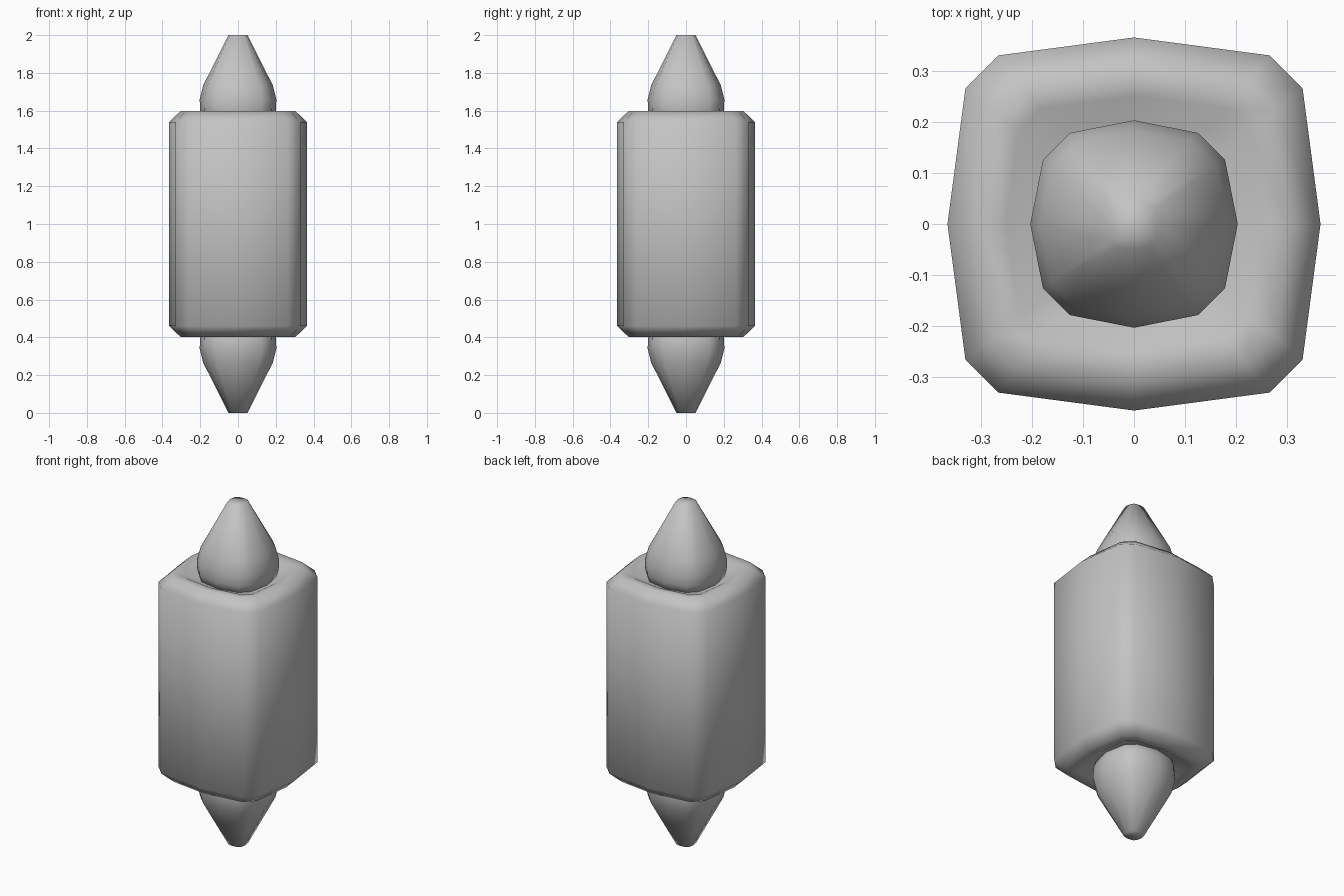
import bpy
import bmesh

cube = bpy.data.objects.get("Cube")
if cube:
    bpy.data.objects.remove(cube, do_unlink=True)

grey = bpy.data.materials.new("plain_grey")
grey.use_nodes = True
colour = (0.55, 0.55, 0.55, 1)
grey.diffuse_color = colour
grey.node_tree.nodes["Principled BSDF"].inputs["Base Color"].default_value = colour


def rounded_square(far, near):
    """Twelve-sided unit outline: four side midpoints and four cut corners."""
    points = []
    x, y = 1, 0
    for _ in range(4):
        points += [(x, y),
                   (x * far - y * near, y * far + x * near),
                   (x * near - y * far, y * near + x * far)]
        x, y = -y, x
    return points


def loft(name, outline, profile):
    """Stack scaled outlines along z, from bottom to top, and cap both ends."""
    bm = bmesh.new()
    rings = [[bm.verts.new((x * r, y * r, z)) for x, y in outline]
             for r, z in profile]
    count = len(outline)
    for low, high in zip(rings, rings[1:]):
        for i in range(count):
            j = (i + 1) % count
            bm.faces.new((low[i], low[j], high[j], high[i]))
    bm.faces.new(rings[0][::-1])
    bm.faces.new(rings[-1])
    bmesh.ops.recalc_face_normals(bm, faces=bm.faces)
    for face in bm.faces:
        face.smooth = True
    mesh = bpy.data.meshes.new(name)
    bm.to_mesh(mesh)
    bm.free()
    mesh.materials.append(grey)
    obj = bpy.data.objects.new(name, mesh)
    bpy.context.collection.objects.link(obj)
    return obj


def flipped(profile):
    """Mirror a profile about mid height, keeping it ordered bottom to top."""
    return [(r, 2 - z) for r, z in reversed(profile)]


# Block with bevelled rims and shallow recesses around the spikes
upper_half = [(0.365, 1.54), (0.305, 1.597), (0.25, 1.588), (0.2, 1.56)]
loft("body", rounded_square(0.904, 0.726), flipped(upper_half) + upper_half)

# Tapered spikes at both ends
spike = [(0.185, 1.54), (0.201, 1.6), (0.203, 1.66), (0.184, 1.735), (0.05, 2.0)]
spike_outline = rounded_square(0.877, 0.62)
loft("top_spike", spike_outline, spike)
loft("bottom_spike", spike_outline, flipped(spike))
